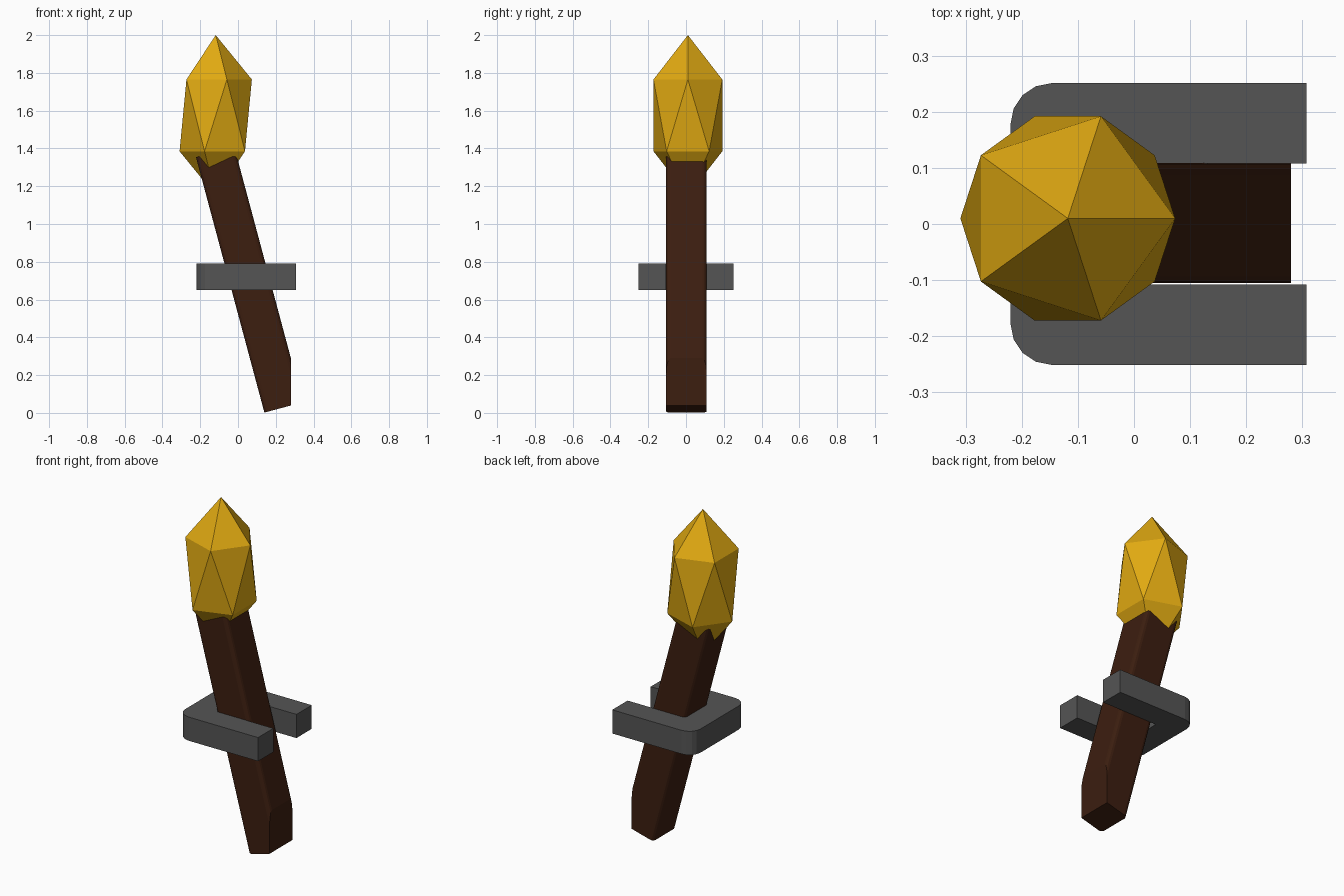
import bpy, bmesh
from math import radians, sin, cos, pi
from mathutils import Matrix

if "Cube" in bpy.data.objects:
    bpy.data.objects.remove(bpy.data.objects["Cube"])


def material(name, rgb):
    m = bpy.data.materials.new(name)
    m.diffuse_color = (*rgb, 1)
    m.use_nodes = True
    m.node_tree.nodes["Principled BSDF"].inputs["Base Color"].default_value = m.diffuse_color
    return m


def finish(name, bm, mat):
    bmesh.ops.recalc_face_normals(bm, faces=bm.faces[:])
    me = bpy.data.meshes.new(name)
    bm.to_mesh(me)
    bm.free()
    me.materials.append(mat)
    ob = bpy.data.objects.new(name, me)
    bpy.context.collection.objects.link(ob)
    return ob


wood = material("dark_wood", (0.045, 0.013, 0.005))
gold = material("flame_gold", (0.75, 0.40, 0.006))
iron = material("dark_iron", (0.09, 0.09, 0.09))

# Flame: stretched icosahedron
bm = bmesh.new()
bmesh.ops.create_icosphere(
    bm, subdivisions=1, radius=1,
    matrix=Matrix.Translation((-0.118, 0.01, 1.575)) @ Matrix.Diagonal((0.214, 0.214, 0.425, 1)))
finish("flame", bm, gold)

# Handle: leaning bar with rounded long edges, trimmed flat against the wall
bm = bmesh.new()
bmesh.ops.create_cube(bm, size=1, matrix=Matrix.Diagonal((0.21, 0.214, 1.4, 1)))
long_edges = [e for e in bm.edges if abs(e.verts[0].co.z - e.verts[1].co.z) > 1]
bmesh.ops.bevel(bm, geom=long_edges, offset=0.022, segments=3, profile=0.5, affect='EDGES')
bmesh.ops.transform(
    bm, verts=bm.verts[:],
    matrix=Matrix.Translation((0.06, 0.002, 0.705)) @ Matrix.Rotation(radians(-15), 4, 'Y'))
cut = bmesh.ops.bisect_plane(
    bm, geom=bm.verts[:] + bm.edges[:] + bm.faces[:],
    plane_co=(0.28, 0, 0), plane_no=(1, 0, 0), clear_outer=True)
bmesh.ops.holes_fill(bm, edges=[g for g in cut["geom_cut"] if isinstance(g, bmesh.types.BMEdge)])
finish("handle", bm, wood)

# Bracket: extruded U profile with rounded outer corners
r = 0.073
half = [(0.307, 0.108), (0.307, 0.251)]
half += [(-0.22 + r - r * sin(a), 0.251 - r + r * cos(a)) for a in (i * pi / 8 for i in range(5))]
mirrored = [(x, -y) for x, y in reversed(half)]
outline = half + mirrored + [(-0.062, -0.108), (-0.062, 0.108)]
bm = bmesh.new()
face = bm.faces.new([bm.verts.new((x, y, 0.65)) for x, y in outline])
ext = bmesh.ops.extrude_face_region(bm, geom=[face])
bmesh.ops.translate(
    bm, vec=(0, 0, 0.14),
    verts=[g for g in ext["geom"] if isinstance(g, bmesh.types.BMVert)])
finish("wall_bracket", bm, iron)
